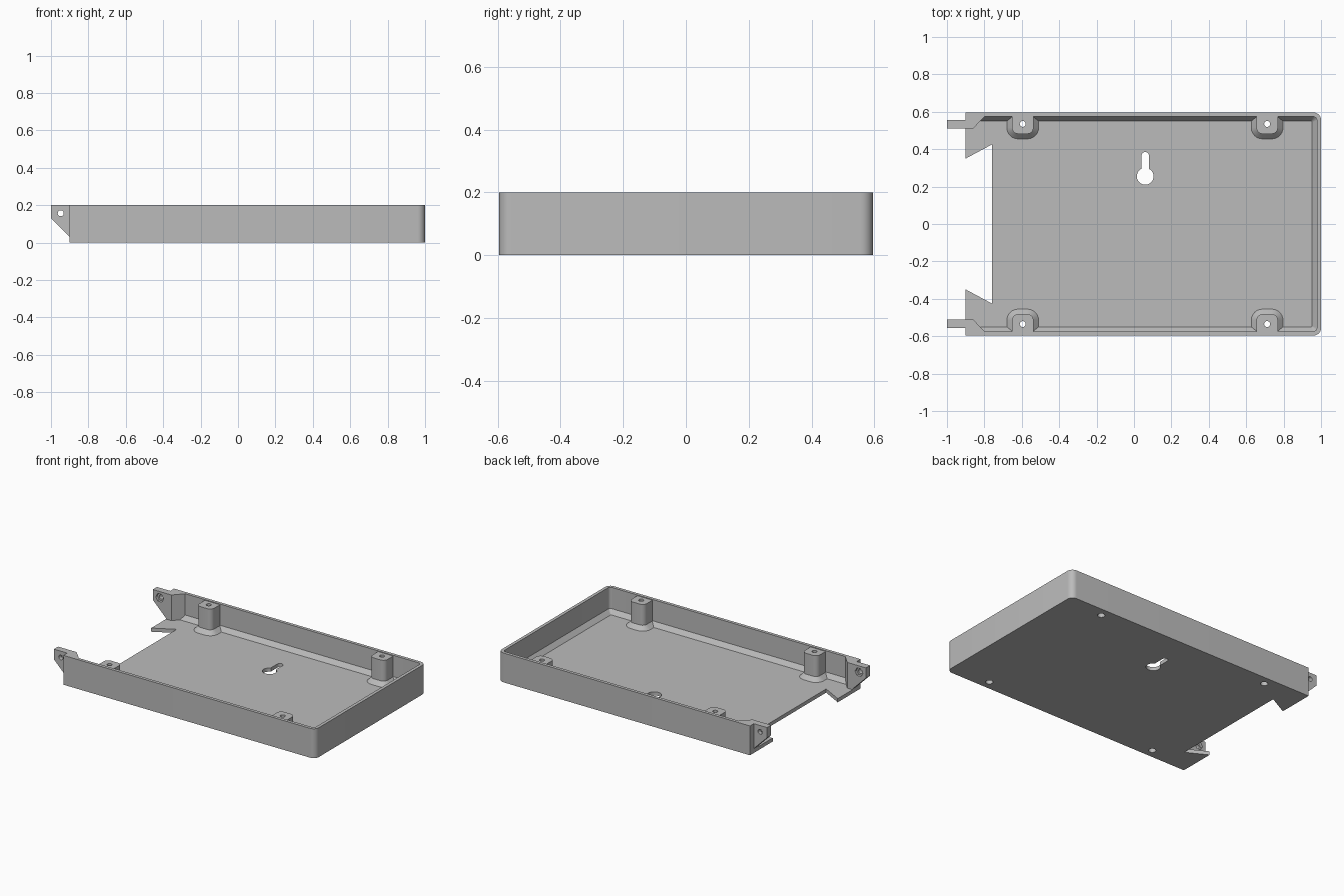
import bpy
import bmesh
from math import cos, sin, pi, radians

if "Cube" in bpy.data.objects:
    bpy.data.objects.remove(bpy.data.objects["Cube"], do_unlink=True)

grey = bpy.data.materials.new("plain grey")
grey.use_nodes = True
colour = (0.5, 0.5, 0.5, 1)
grey.diffuse_color = colour
grey.node_tree.nodes["Principled BSDF"].inputs["Base Color"].default_value = colour

WIDTH, WALL, FLOOR, TOP = 0.596, 0.574, 0.025, 0.2


def loft(name, loops):
    """Closed solid through matching loops of 3D points."""
    bm = bmesh.new()
    rings = [[bm.verts.new(p) for p in loop] for loop in loops]
    bm.faces.new(rings[0])
    bm.faces.new(rings[-1])
    n = len(rings[0])
    for a, b in zip(rings, rings[1:]):
        for i in range(n):
            j = (i + 1) % n
            bm.faces.new((a[i], a[j], b[j], b[i]))
    bmesh.ops.recalc_face_normals(bm, faces=bm.faces)
    mesh = bpy.data.meshes.new(name)
    bm.to_mesh(mesh)
    bm.free()
    mesh.materials.append(grey)
    obj = bpy.data.objects.new(name, mesh)
    bpy.context.collection.objects.link(obj)
    return obj


def at_z(outline, z):
    return [(x, y, z) for x, y in outline]


def prism(name, outline, z0, z1):
    return loft(name, [at_z(outline, z0), at_z(outline, z1)])


def arc(cx, cy, r, start, end, steps=8):
    angles = [radians(start + (end - start) * i / steps) for i in range(steps + 1)]
    return [(cx + r * cos(a), cy + r * sin(a)) for a in angles]


def circle(cx, cy, r, steps=24):
    return arc(cx, cy, r, 0, 360, steps)[:-1]


def mirrored(half):
    """Complete an outline given for y > 0 with its mirror image."""
    return half + [(x, -y) for x, y in reversed(half)]


def combine(target, tool, operation):
    mod = target.modifiers.new("combine", "BOOLEAN")
    mod.operation, mod.solver, mod.object = operation, "EXACT", tool
    bpy.context.view_layer.objects.active = target
    bpy.ops.object.modifier_apply(modifier=mod.name)
    bpy.data.objects.remove(tool, do_unlink=True)


# Outer block, rounded at the closed end
r = 0.04
tray = prism("tray", mirrored([(-0.9, WIDTH)] + arc(1 - r, WIDTH - r, r, 90, 0)), 0, TOP)


# Cavity with sloped foot and thicker wall ends
def cavity_outline(y, end, slope_x, radius):
    corner = arc(end - radius, y - radius, radius, 90, 0)
    return mirrored([(-1.2, 0.51), (-0.86, 0.51), (slope_x, y)] + corner)


low = cavity_outline(0.55, 0.952, -0.823, 0.006)
high = cavity_outline(WALL, 0.978, -0.8, 0.02)
combine(tray, loft("cavity", [at_z(low, FLOOR), at_z(high, 0.055), at_z(high, 0.3)]), "DIFFERENCE")

# Notch in the floor at the open end
notch = mirrored([(-1.0, 0.296), (-0.76, 0.425)])
combine(tray, prism("notch", notch, -0.1, 0.3), "DIFFERENCE")


# Screw posts with flared feet
def post_outline(cx, side, half, inner, radius):
    pts = [(-half, 0.585)]
    pts += arc(-half + radius, inner + radius, radius, 180, 270, 6)
    pts += arc(half - radius, inner + radius, radius, 270, 360, 6)
    pts += [(half, 0.585)]
    return [(cx + x, side * y) for x, y in pts]


for side in (1, -1):
    for cx in (-0.595, 0.712):
        wide = post_outline(cx, side, 0.085, 0.455, 0.06)
        slim = post_outline(cx, side, 0.057, 0.482, 0.032)
        loops = [at_z(wide, 0.012), at_z(wide, FLOOR), at_z(slim, 0.053), at_z(slim, 0.195)]
        combine(tray, loft("post", loops), "UNION")
        cy = side * 0.535
        combine(tray, prism("screw_hole", circle(cx, cy, 0.016), -0.1, 0.3), "DIFFERENCE")
        combine(tray, prism("screw_head", circle(cx, cy, 0.023), -0.1, 0.1), "DIFFERENCE")

# Pierced hinge ears with hexagonal nut pockets on their inner faces
ear = [(-1, TOP), (-1, 0.13), (-0.9, 0.03), (-0.88, 0.03), (-0.88, TOP)]


def along_y(name, outline, side, y0, y1):
    return loft(name, [[(x, side * y, z) for x, z in outline] for y in (y0, y1)])


for side in (1, -1):
    combine(tray, along_y("ear", ear, side, 0.51, 0.555), "UNION")
    combine(tray, along_y("pin_hole", circle(-0.948, 0.157, 0.016), side, 0.4, 0.7), "DIFFERENCE")
    combine(tray, along_y("nut_pocket", circle(-0.948, 0.157, 0.03, 6), side, 0.49, 0.528), "DIFFERENCE")

# Keyhole for hanging
keyhole = arc(0.06, 0.255, 0.045, 116, 424, 24) + arc(0.06, 0.365, 0.02, 0, 180, 10)
combine(tray, prism("keyhole", keyhole, -0.1, 0.1), "DIFFERENCE")

tray.select_set(True)
bpy.context.view_layer.objects.active = tray
bpy.ops.object.shade_smooth_by_angle(angle=radians(30))
